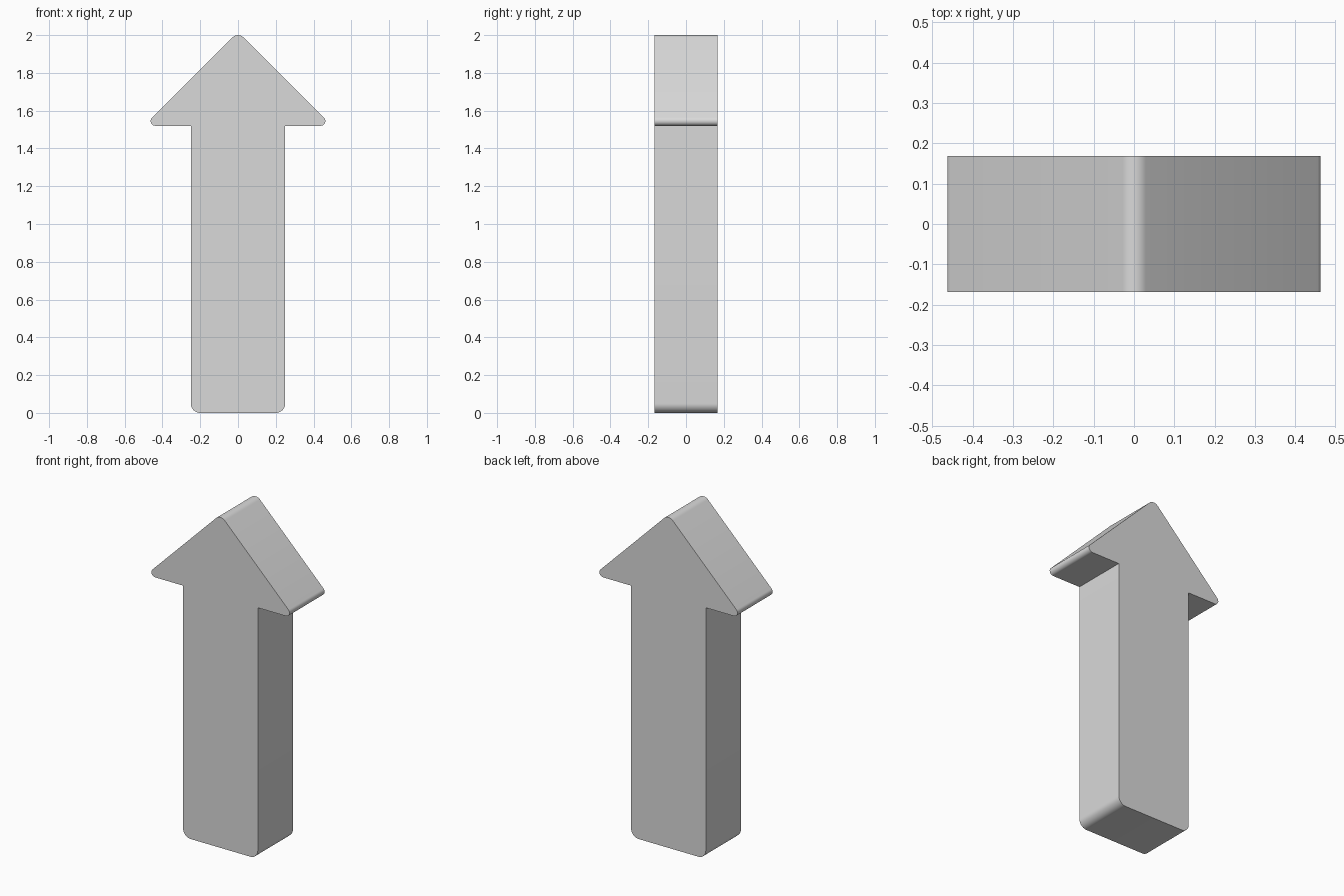
import bpy
import bmesh
from math import sin, tan
from mathutils import Vector

cube = bpy.data.objects.get("Cube")
if cube:
    bpy.data.objects.remove(cube, do_unlink=True)

DEPTH = 0.336
STEPS = 10


def rounded(corner, before, after, radius):
    """Points of a circular fillet at an outline corner."""
    if radius == 0:
        return [corner]
    a = (before - corner).normalized()
    b = (after - corner).normalized()
    half_angle = a.angle(b) / 2
    reach = radius / tan(half_angle)
    centre = corner + (a + b).normalized() * radius / sin(half_angle)
    u = (corner + a * reach - centre).normalized()
    v = (corner + b * reach - centre).normalized()
    return [centre + u.slerp(v, i / STEPS).normalized() * radius for i in range(STEPS + 1)]


# Right half of the arrow outline: x, z, corner radius
half = [(0.25, 0, 0.05), (0.25, 1.52, 0), (0.498, 1.52, 0.025)]
tip = [(0, 2.017, 0.042)]
outline = half + tip + [(-x, z, r) for x, z, r in reversed(half)]
corners = [Vector((x, z)) for x, z, r in outline]

points = []
for i, corner in enumerate(corners):
    after = corners[(i + 1) % len(corners)]
    points += rounded(corner, corners[i - 1], after, outline[i][2])

# Extrude the outline from front to back
bm = bmesh.new()
front = bm.faces.new([bm.verts.new((p.x, -DEPTH / 2, p.y)) for p in points])
back = bmesh.ops.extrude_face_region(bm, geom=[front], use_keep_orig=True)
moved = [g for g in back["geom"] if isinstance(g, bmesh.types.BMVert)]
bmesh.ops.translate(bm, verts=moved, vec=(0, DEPTH, 0))
bmesh.ops.recalc_face_normals(bm, faces=bm.faces)
mesh = bpy.data.meshes.new("arrow")
bm.to_mesh(mesh)
bm.free()
arrow = bpy.data.objects.new("arrow", mesh)
bpy.context.collection.objects.link(arrow)

# Plain grey
grey = bpy.data.materials.new("light grey")
grey.use_nodes = True
colour = (0.7, 0.7, 0.7, 1)
grey.diffuse_color = colour
grey.node_tree.nodes["Principled BSDF"].inputs["Base Color"].default_value = colour
mesh.materials.append(grey)

# Smooth fillets, sharp rims
bpy.ops.object.select_all(action="DESELECT")
arrow.select_set(True)
bpy.context.view_layer.objects.active = arrow
bpy.ops.object.shade_smooth_by_angle(angle=0.6)
